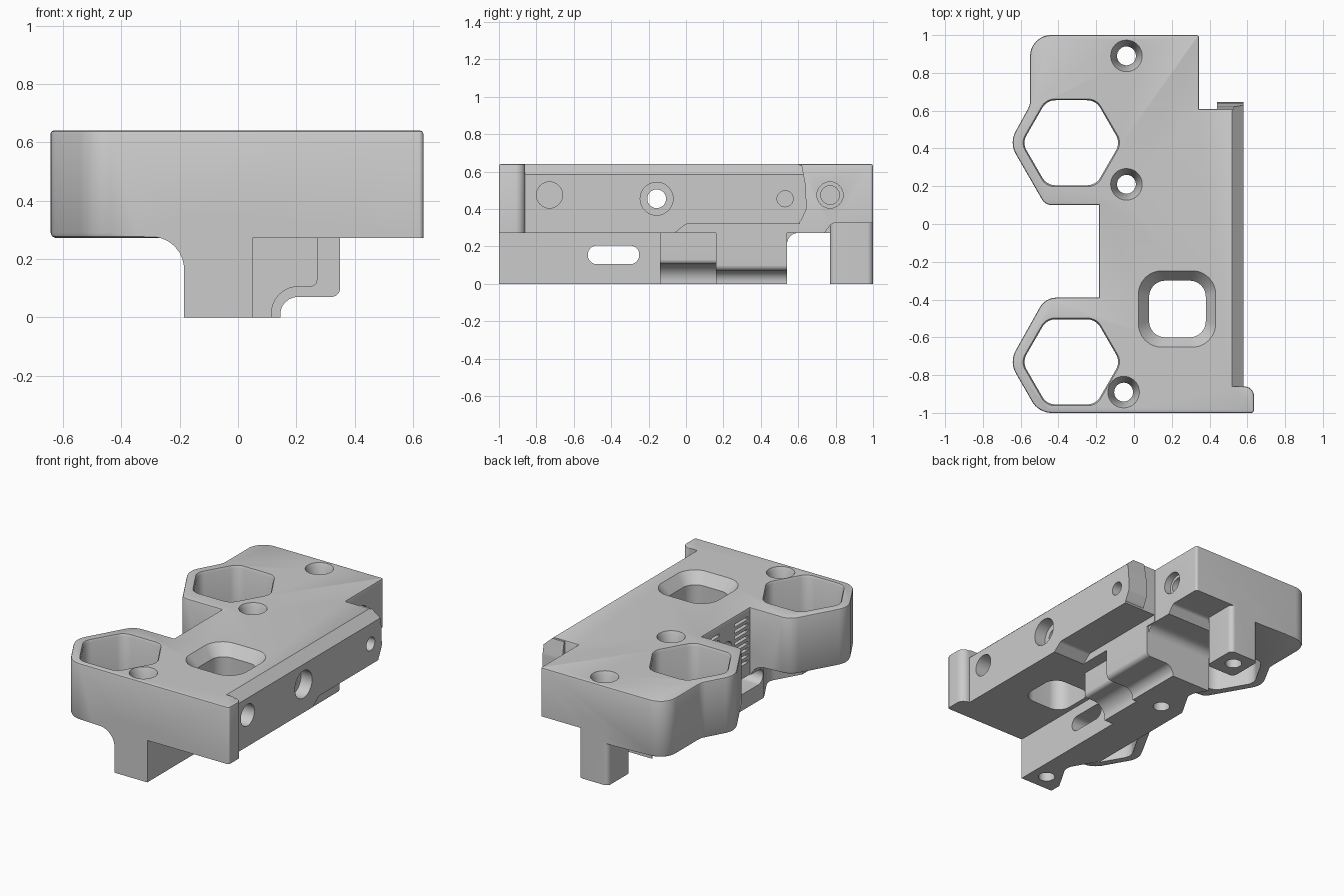
import bpy, bmesh, math
from mathutils import Vector

if "Cube" in bpy.data.objects:
    bpy.data.objects.remove(bpy.data.objects["Cube"])

grey = bpy.data.materials.new("light grey")
grey.use_nodes = True
GREY = (0.6, 0.6, 0.6, 1)
grey.diffuse_color = GREY
grey.node_tree.nodes["Principled BSDF"].inputs["Base Color"].default_value = GREY

PLACE = {"x": lambda u, v, w: (w, u, v),
         "y": lambda u, v, w: (u, w, v),
         "z": lambda u, v, w: (u, v, w)}


def rounded(corners, steps=8):
    """Outline from (u, v, radius) corners; the radius is optional."""
    out = []
    for i, c in enumerate(corners):
        p = Vector(c[:2])
        r = c[2] if len(c) > 2 else 0
        if r == 0:
            out.append(p)
            continue
        d1 = (Vector(corners[i - 1][:2]) - p).normalized()
        d2 = (Vector(corners[(i + 1) % len(corners)][:2]) - p).normalized()
        half = d1.angle(d2) / 2
        mid = p + (d1 + d2).normalized() * (r / math.sin(half))
        a = p + d1 * (r / math.tan(half)) - mid
        b = p + d2 * (r / math.tan(half)) - mid
        out += [mid + a.lerp(b, k / steps).normalized() * r for k in range(steps + 1)]
    return out


def rect(u0, u1, v0, v1, r=0):
    return rounded([(u0, v0, r), (u1, v0, r), (u1, v1, r), (u0, v1, r)])


def circle(u, v, r, n=32):
    return [Vector((u + r * math.cos(math.tau * k / n),
                    v + r * math.sin(math.tau * k / n))) for k in range(n)]


def loft(name, axis, layers):
    """Closed solid through equal-length outlines placed along an axis."""
    bm = bmesh.new()
    rings = [[bm.verts.new(PLACE[axis](p[0], p[1], w)) for p in pts] for pts, w in layers]
    bm.faces.new(rings[0])
    bm.faces.new(rings[-1][::-1])
    for a, b in zip(rings, rings[1:]):
        for k in range(len(a)):
            bm.faces.new((a[k - 1], a[k], b[k], b[k - 1]))
    bmesh.ops.recalc_face_normals(bm, faces=bm.faces[:])
    mesh = bpy.data.meshes.new(name)
    bm.to_mesh(mesh)
    bm.free()
    mesh.materials.append(grey)
    ob = bpy.data.objects.new(name, mesh)
    bpy.context.collection.objects.link(ob)
    return ob


def prism(name, axis, pts, lo, hi):
    return loft(name, axis, [(pts, lo), (pts, hi)])


def combine(tool, operation):
    mod = body.modifiers.new(tool.name, 'BOOLEAN')
    mod.operation, mod.solver, mod.object = operation, 'EXACT', tool
    bpy.context.view_layer.objects.active = body
    bpy.ops.object.modifier_apply(modifier=mod.name)
    bpy.data.objects.remove(tool)


def add(tool):
    combine(tool, 'UNION')


def cut(tool):
    combine(tool, 'DIFFERENCE')


# Upper block with two hexagonal lobes and a corner tab
LOW, TOP, RIB = 0.272, 0.64, -0.185
outline = rounded([
    (0.345, 1, 0.015), (-0.55, 1, 0.11), (-0.55, 0.63, 0.1), (-0.66, 0.43, 0.12),
    (-0.47, 0.1, 0.06), (RIB, 0.1), (RIB, -0.39), (-0.47, -0.39, 0.1),
    (-0.66, -0.73, 0.12), (-0.505, -1, 0.12), (0.635, -1, 0.015),
    (0.635, -0.86, 0.05), (0.58, -0.86), (0.58, 0.61), (0.345, 0.61)])
body = prism("mounting_block", "z", outline, LOW, TOP)
bm = bmesh.new()
bm.from_mesh(body.data)
for size, test in ((0.01, lambda v: v.co.z > TOP - 0.001),
                   (0.018, lambda v: v.co.z < LOW + 0.001 and v.co.x < -0.2)):
    rim = [e for e in bm.edges if all(test(v) for v in e.verts)]
    bmesh.ops.bevel(bm, geom=rim, offset=size, segments=2, affect='EDGES', profile=0.5)
bm.to_mesh(body.data)
bm.free()

# Raised undersides at the side wall and the rear
cut(prism("side_relief", "x", rounded(
    [(-0.06, 0.2), (-0.06, LOW), (0.0, 0.32, 0.03), (0.75, 0.32), (0.75, 0.2)]), 0.35, 0.7))
cut(prism("rear_relief", "x", rounded(
    [(0.74, 0.2), (0.74, LOW), (0.78, 0.325, 0.03), (1.1, 0.325), (1.1, 0.2)]), 0.0, 0.4))

# Rounded lip at the rear of the side wall
add(prism("side_wall_lip", "x", rounded(
    [(0.5, 0.325), (0.61, 0.325, 0.03), (0.645, 0.4, 0.05), (0.64, 0.53, 0.1),
     (0.62, 0.635), (0.5, 0.635)]), 0.44, 0.58))

# Long lower rib, flaring into the lobes
add(prism("rib", "y", rect(RIB, 0.05, 0, 0.35), -1, 0.54))
flare = rounded([(0, 0.1), (RIB, 0.1), (RIB, 0.276, 0.11), (-0.32, 0.276),
                 (-0.32, 0.31), (0, 0.31)])
for lo, hi in ((-1, -0.39), (0.1, 0.54)):
    add(prism("rib_flare", "y", flare, lo, hi))

# Two stepped blocks beside the rib
add(prism("small_step", "y", rounded(
    [(0, 0), (0.115, 0), (0.115, 0.105, 0.09), (0.272, 0.105, 0.025),
     (0.272, 0.35), (0, 0.35)]), -0.14, 0.54))
add(prism("large_step", "y", rounded(
    [(0, 0), (0.145, 0), (0.145, 0.07, 0.06), (0.35, 0.07, 0.03),
     (0.35, 0.35), (0, 0.35)]), 0.16, 0.54))
add(prism("rear_fillet", "x", rounded(
    [(0.5, 0.2), (0.54, 0.2), (0.54, LOW, 0.06), (0.62, LOW), (0.62, 0.31),
     (0.5, 0.31)]), RIB, 0.34))

# Rear leg
add(prism("rear_leg", "z", rect(-0.14, 0.07, 0.77, 1, 0.03), 0, 0.4))

# Sloped upper edge of the side wall
cut(prism("edge_slope", "y", rounded(
    [(0.46, 0.695), (0.64, 0.53), (0.75, 0.53), (0.75, 0.695)]), -0.86, 0.75))


# Hexagonal through pockets
def hexagon(cy, grow=1.0):
    pts = []
    for k in range(6):
        a = math.tau * k / 6
        pts.append((-0.332 + 0.26 * grow * math.cos(a), cy + 0.26 * grow * math.sin(a), 0.08))
    return rounded(pts)


for cy in (0.43, -0.73):
    cut(loft("hex_pocket", "z", [(hexagon(cy, 1.05), 0.65), (hexagon(cy), 0.625),
                                 (hexagon(cy), -0.1)]))

# Square window with sloped rim
window = rect(0.08, 0.38, -0.6, -0.3, 0.085)
cut(loft("window", "z", [(rect(0.015, 0.44, -0.66, -0.24, 0.13), 0.65),
                         (window, 0.57), (window, 0.1)]))

# Countersunk vertical holes
for x, y in ((-0.04, 0.89), (-0.04, 0.21), (-0.055, -0.89)):
    cut(loft("screw_hole", "z", [(circle(x, y, r), z) for r, z in
                                 ((0.088, 0.65), (0.075, 0.62), (0.05, 0.5), (0.05, -0.1))]))

# Side holes: (y, z, then radius and x at each level)
for y, z, levels in (
        (-0.73, 0.475, ((0.07, 0.66), (0.07, 0.48))),
        (-0.157, 0.455, ((0.088, 0.66), (0.088, 0.5), (0.05, 0.5), (0.05, -0.3))),
        (0.53, 0.455, ((0.043, 0.66), (0.043, 0.45))),
        (0.77, 0.475, ((0.07, 0.4), (0.07, 0.3), (0.05, 0.3), (0.05, 0.15)))):
    cut(loft("side_hole", "x", [(circle(y, z, r), x) for r, x in levels]))

# Long slot through the rib
cut(prism("rib_slot", "x", rect(-0.525, -0.25, 0.105, 0.205, 0.049), -0.3, 0.2))

# Vent grooves in the wall between the lobes
for k in range(8):
    z = 0.29 + 0.04 * k
    for lo, hi in ((-0.37, -0.23), (-0.08, 0.08)):
        cut(prism("vent_groove", "x", rect(lo, hi, z, z + 0.018), -0.25, -0.145))

# Smooth curved faces, keep edges crisp
bpy.ops.object.select_all(action='DESELECT')
body.select_set(True)
bpy.context.view_layer.objects.active = body
bpy.ops.object.shade_smooth_by_angle(angle=math.radians(30))
